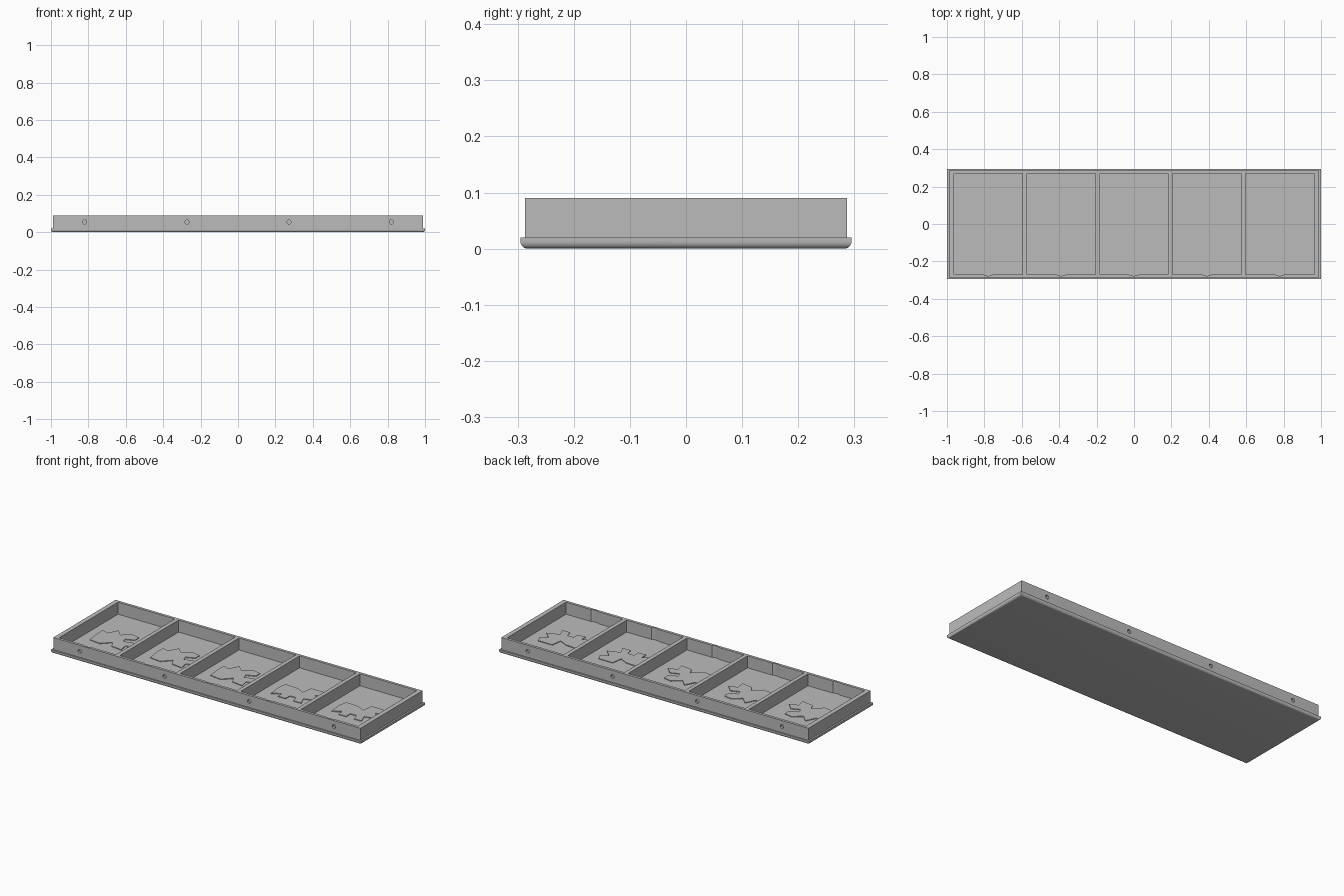
import bpy
import bmesh
import math
from mathutils import Matrix, Vector

cube = bpy.data.objects.get("Cube")
if cube:
    bpy.data.objects.remove(cube, do_unlink=True)

PITCH = 0.39             # distance between compartment centres
HALF_W = 0.183           # half width of a compartment
HALF_D = 0.271           # half depth of a compartment
FLOOR, TOP = 0.02, 0.09

grey = bpy.data.materials.new("plain_grey")
grey.use_nodes = True
grey.diffuse_color = (0.5, 0.5, 0.5, 1)
grey.node_tree.nodes["Principled BSDF"].inputs["Base Color"].default_value = grey.diffuse_color


def finish(name, bm):
    bmesh.ops.recalc_face_normals(bm, faces=bm.faces)
    mesh = bpy.data.meshes.new(name)
    bm.to_mesh(mesh)
    bm.free()
    mesh.materials.append(grey)
    obj = bpy.data.objects.new(name, mesh)
    bpy.context.collection.objects.link(obj)
    return obj


def add_box(bm, hx, hy, z0, z1):
    size = Matrix.Diagonal((2 * hx, 2 * hy, z1 - z0, 1))
    place = Matrix.Translation((0, 0, (z0 + z1) / 2))
    bmesh.ops.create_cube(bm, size=1, matrix=place @ size)


def add_prism(bm, outline, x, z0, z1):
    face = bm.faces.new([bm.verts.new((x + px, py, z0)) for px, py in outline])
    new = bmesh.ops.extrude_face_region(bm, geom=[face])["geom"]
    verts = [g for g in new if isinstance(g, bmesh.types.BMVert)]
    bmesh.ops.translate(bm, verts=verts, vec=Vector((0, 0, z1 - z0)))


# Base plate with a rounded lower lip
bm = bmesh.new()
add_box(bm, 1.0, 0.295, 0, FLOOR)
lower = [e for e in bm.edges if all(v.co.z < 0.001 for v in e.verts)]
bmesh.ops.bevel(bm, geom=lower, offset=0.013, segments=6, profile=0.5, affect='EDGES')
base = finish("base_plate", bm)
bpy.context.view_layer.objects.active = base
base.select_set(True)
bpy.ops.object.shade_smooth_by_angle(angle=math.radians(35))
base.select_set(False)

# Wall block, to be hollowed into a frame with dividers
bm = bmesh.new()
add_box(bm, 0.99, 0.287, 0.01, TOP)
frame = finish("compartment_walls", bm)

# Cutter: pockets with a shallow finger groove, and blind round sockets
bm = bmesh.new()
groove = [(0.023 * math.cos(math.pi * (1 + i / 8)),
           -HALF_D + 0.006 * math.sin(math.pi * (1 + i / 8))) for i in range(9)]
pocket = [(-HALF_W, HALF_D), (-HALF_W, -HALF_D)] + groove + [(HALF_W, -HALF_D), (HALF_W, HALF_D)]
for i in range(-2, 3):
    add_prism(bm, pocket, i * PITCH, -0.05, 0.2)
for x in (-0.82, -0.273, 0.273, 0.82):
    for side in (-1, 1):
        spot = Matrix.Translation((x, side * 0.287, 0.055)) @ Matrix.Rotation(math.pi / 2, 4, 'X')
        bmesh.ops.create_cone(bm, cap_ends=True, segments=24, radius1=0.011,
                              radius2=0.011, depth=0.022, matrix=spot)
cutter = finish("pocket_cutter", bm)
cutter.hide_render = True

cut = frame.modifiers.new("pockets", 'BOOLEAN')
cut.operation = 'DIFFERENCE'
cut.solver = 'EXACT'
cut.object = cutter
bpy.context.view_layer.objects.active = frame
frame.select_set(True)
bpy.ops.object.modifier_apply(modifier=cut.name)
bpy.data.objects.remove(cutter, do_unlink=True)

# Thin raised floor reliefs: a stepped body with notched edges
stepped = [(-.13, 0), (-.12, .055), (-.04, .05), (.01, .025), (.02, .09), (.11, .09),
           (.13, .05), (.085, .03), (.13, -.015), (.06, -.04), (.08, -.09), (.03, -.09),
           (.02, -.05), (-.02, -.05), (-.02, -.09), (-.07, -.09), (-.07, -.05), (-.12, -.08)]
scalloped = [(-.13, 0), (-.13, .055), (-.09, .04), (-.06, .1), (-.02, .06), (.03, .1),
             (.08, .09), (.08, .05), (.03, .03), (.04, 0), (.09, .02), (.13, -.02),
             (.08, -.04), (.09, -.09), (.02, -.08), (0, -.04), (-.05, -.09), (-.12, -.08)]
for i in range(-2, 3):
    bm = bmesh.new()
    add_prism(bm, stepped if i > 0 else scalloped, i * PITCH, FLOOR - 0.003, FLOOR + 0.004)
    finish(f"floor_relief_{i + 3}", bm)
